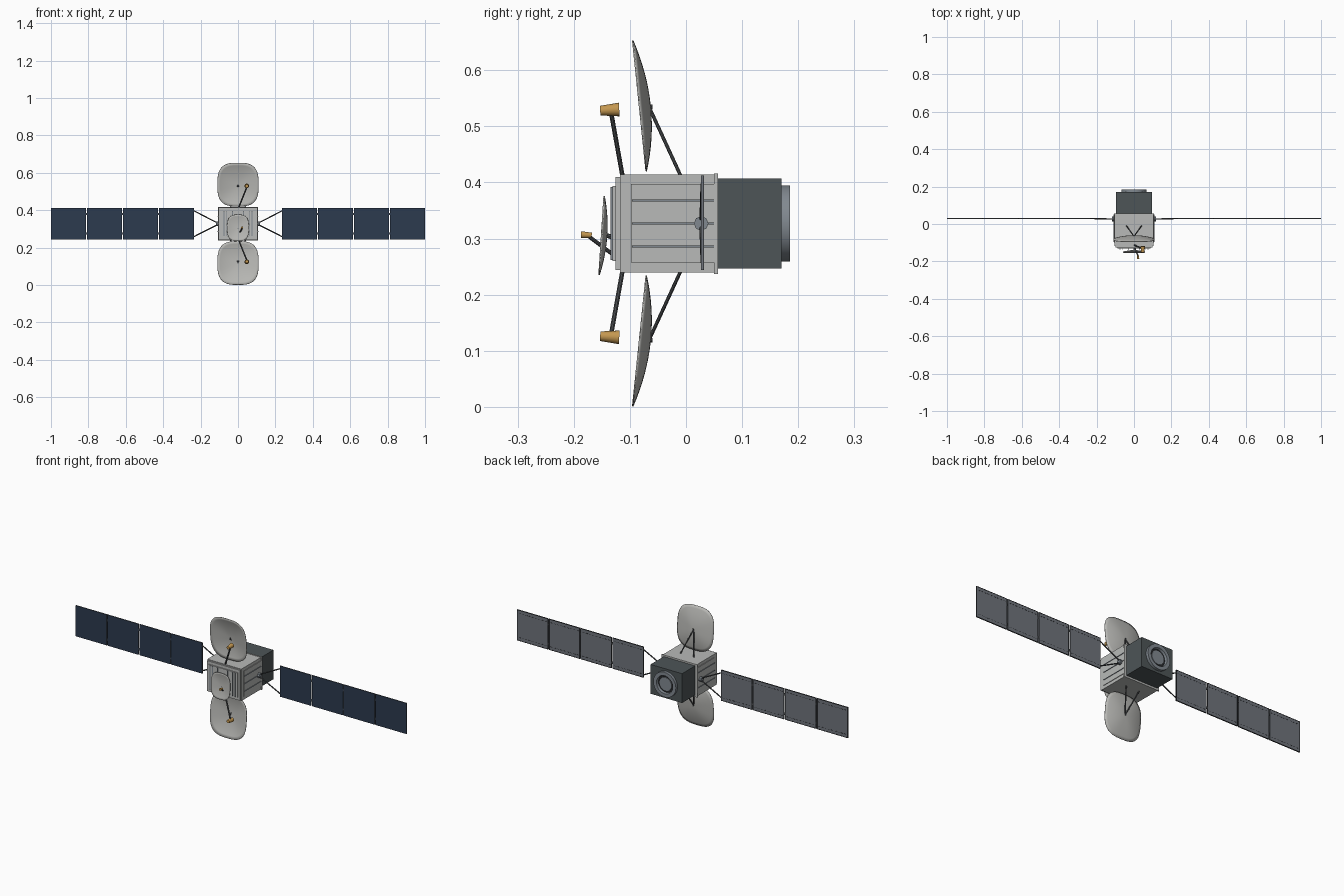
import bpy, bmesh, math
from mathutils import Vector

cube = bpy.data.objects.get("Cube")
if cube:
    bpy.data.objects.remove(cube, do_unlink=True)


def make_mat(name, rgb):
    m = bpy.data.materials.new(name)
    m.use_nodes = True
    m.diffuse_color = (*rgb, 1)
    m.node_tree.nodes["Principled BSDF"].inputs["Base Color"].default_value = (*rgb, 1)
    return m


LIGHT = make_mat("light grey body", (0.48, 0.49, 0.48))
DISH = make_mat("dish grey", (0.48, 0.48, 0.46))
SLATE = make_mat("dark slate", (0.075, 0.09, 0.095))
STRUT = make_mat("strut grey", (0.07, 0.075, 0.08))
BLUE = make_mat("solar blue", (0.025, 0.043, 0.078))
BACK = make_mat("panel back grey", (0.16, 0.175, 0.2))
STEEL = make_mat("ring steel", (0.22, 0.25, 0.28))
GOLD = make_mat("horn gold", (0.55, 0.31, 0.08))
DARK = make_mat("near black", (0.02, 0.022, 0.025))
MID = 0.327  # height of the model's middle plane


def finish(name, bm, mats, smooth=False):
    bmesh.ops.recalc_face_normals(bm, faces=bm.faces)
    me = bpy.data.meshes.new(name)
    bm.to_mesh(me)
    bm.free()
    ob = bpy.data.objects.new(name, me)
    bpy.context.collection.objects.link(ob)
    for m in mats:
        me.materials.append(m)
    if smooth:
        bpy.ops.object.select_all(action='DESELECT')
        ob.select_set(True)
        bpy.context.view_layer.objects.active = ob
        bpy.ops.object.shade_smooth_by_angle(angle=math.radians(35))
    return ob


def box(name, lo, hi, mat):
    bm = bmesh.new()
    bmesh.ops.create_cube(bm, size=1)
    lo, hi = Vector(lo), Vector(hi)
    for v in bm.verts:
        v.co = (lo + hi) / 2 + v.co * (hi - lo)
    return finish(name, bm, [mat])


def rod(name, a, b, r1, mat, r2=None, sides=8):
    a, b = Vector(a), Vector(b)
    bm = bmesh.new()
    bmesh.ops.create_cone(bm, cap_ends=True, segments=sides, radius1=r1,
                          radius2=r1 if r2 is None else r2, depth=(b - a).length)
    rot = (b - a).to_track_quat('Z', 'Y')
    for v in bm.verts:
        v.co = rot @ v.co + (a + b) / 2
    return finish(name, bm, [mat], True)


def dish(name, half_x, z_low, z_high, y_low, y_high, depth, thick):
    """Rounded-square bowl with a flat rim, opening towards the front."""
    bm = bmesh.new()
    rings, seg, power = 8, 48, 2 / 3

    def point(r, t):
        c, s = math.cos(t), math.sin(t)
        u = math.copysign(abs(c) ** power, c) * r
        w = math.copysign(abs(s) ** power, s) * r
        f = (w + 1) / 2
        return (u * half_x, y_low + (y_high - y_low) * f + depth * (1 - r * r),
                z_low + (z_high - z_low) * f)

    centre = bm.verts.new(point(0, 0))
    loops = [[bm.verts.new(point(i / rings, math.tau * j / seg)) for j in range(seg)]
             for i in range(1, rings + 1)]
    for j in range(seg):
        k = (j + 1) % seg
        bm.faces.new((centre, loops[0][j], loops[0][k]))
        for a, b in zip(loops, loops[1:]):
            bm.faces.new((a[j], b[j], b[k], a[k]))
    ob = finish(name, bm, [DISH], True)
    mod = ob.modifiers.new("thickness", 'SOLIDIFY')
    mod.thickness = thick
    mod.offset = 0
    return ob


# Main body, front plates and rear flange
box("body", (-.103, -.118, .24), (.103, .052, .414), LIGHT)
box("front_plate", (-.1, -.126, .244), (.1, -.117, .41), LIGHT)
box("front_inner_plate", (-.088, -.131, .26), (.088, -.125, .394), LIGHT)
box("rear_flange", (-.108, .05, .237), (.108, .057, .416), LIGHT)
for x in (-.075, -.06, -.03, .03, .06, .075):
    box("front_rib", (x - .002, -.135, .262), (x + .002, -.13, .392), STEEL)

# Rear propulsion block and adapter ring
box("rear_block", (-.095, .056, .247), (.095, .17, .407), SLATE)
bm = bmesh.new()
RING = [(.068, .169), (.068, .185), (.049, .185), (.046, .171)]
SEG = 40
loops = [[bm.verts.new((r * math.cos(math.tau * j / SEG), y, MID + r * math.sin(math.tau * j / SEG)))
          for j in range(SEG)] for r, y in RING]
for i in range(len(RING)):
    a, b = loops[i], loops[(i + 1) % len(RING)]
    for j in range(SEG):
        k = (j + 1) % SEG
        bm.faces.new((a[j], b[j], b[k], a[k]))
finish("adapter_ring", bm, [STEEL], True)
rod("ring_floor", (0, .169, MID), (0, .172, MID), .05, DARK, sides=SEG)
rod("engine_disc", (0, .17, MID), (0, .176, MID), .036, STEEL, sides=SEG)

# Both sides: radiator panel, hub, yoke and solar wing
W, GAP, X0 = .187, .0055, .235
for s, side in ((1, "left"), (-1, "right")):
    def sbox(name, lo, hi, mat):
        xs = sorted((s * lo[0], s * hi[0]))
        return box(f"{side}_{name}", (xs[0], *lo[1:]), (xs[1], *hi[1:]), mat)

    sbox("radiator", (.1, -.098, .257), (.106, .05, .397), LIGHT)
    for z in (.286, MID, .368):
        sbox("radiator_rib", (.105, -.096, z - .0015), (.109, .05, z + .0015), STEEL)
    rod(f"{side}_hub", (s * .1, .027, MID), (s * .118, .027, MID), .013, STEEL)
    for z, tip in ((MID + .006, .397), (MID - .006, .258)):
        rod(f"{side}_yoke_arm", (s * .112, .027, z), (s * .237, .029, tip), .0032, STRUT)
    for i in range(4):
        x = X0 + i * (W + GAP)
        panel = sbox(f"solar_panel_{i + 1}", (x, .0265, .244), (x + W, .031, .412), BACK)
        panel.data.materials.append(BLUE)
        for p in panel.data.polygons:
            p.material_index = int(p.normal.y < -.5)
        # dashed harness rows on the back
        for z in (.262, .394):
            for d in range(9):
                xd = x + .008 + d * .0195
                sbox("back_dash", (xd, .031, z - .001), (xd + .012, .0315, z + .001), DARK)
        # dark edge strips on the back
        for z in (.244, .4095):
            sbox("edge_strip", (x, .031, z), (x + W, .032, z + .0025), DARK)
        for xe in (x, x + W - .0025):
            sbox("edge_strip", (xe, .031, .244), (xe + .0025, .032, .412), DARK)
        if i < 3:
            for z in (.275, .38):
                sbox("panel_hinge", (x + W, .028, z - .006), (x + W + GAP, .031, z + .006), STRUT)

# Upper and lower large reflectors with feeds and supports
for name, up in (("upper", 1), ("lower", -1)):
    def zz(z):
        return MID + up * (z - MID)

    dish(f"{name}_dish", .11, zz(.42), zz(.653), -.071, -.095, .019, .0025)
    for x in (-.04, .04):
        rod(f"{name}_dish_strut", (x, -.01, zz(.413)), (0, -.066, zz(.535)), .0032, STRUT)
    rod(f"{name}_dish_bolt", (0, -.068, zz(.535)), (0, -.06, zz(.535)), .004, STRUT)
    rod(f"{name}_feed_arm", (0, -.112, zz(.405)), (.047, -.133, zz(.522)), .0042, STRUT)
    rod(f"{name}_feed_horn", (.047, -.153, zz(.528)), (.047, -.119, zz(.530)),
        .0085, GOLD, .0122, sides=16)

# Small front reflector
dish("front_dish", .058, .235, .376, -.155, -.146, .009, .0025)
rod("front_dish_mount", (0, -.142, .306), (0, -.125, .3), .004, STRUT)
rod("front_feed_arm", (.004, -.128, .27), (.022, -.172, .303), .0036, STRUT)
rod("front_feed_horn", (.022, -.187, .307), (.022, -.168, .306), .0062, GOLD, .0045, sides=16)
